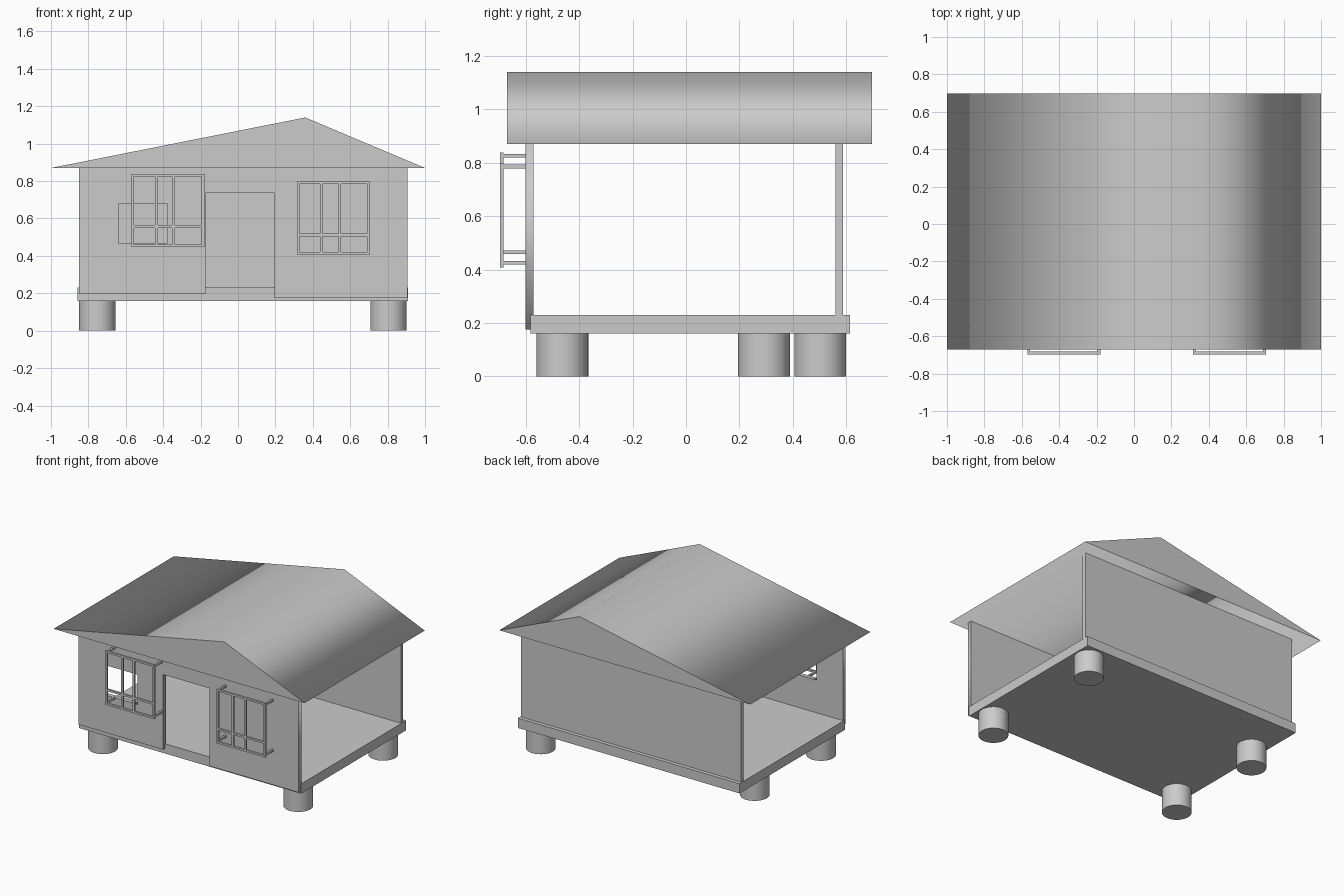
import bpy
from math import radians

if "Cube" in bpy.data.objects:
    bpy.data.objects.remove(bpy.data.objects["Cube"])


def box(name, x, y, z):
    """Box given by its (min, max) range on each axis."""
    bpy.ops.mesh.primitive_cube_add(
        size=1, location=[(a + b) / 2 for a, b in (x, y, z)])
    o = bpy.context.object
    o.name = name
    o.scale = [b - a for a, b in (x, y, z)]
    bpy.ops.object.transform_apply(location=False, rotation=False, scale=True)
    return o


def extruded(name, outlines, y0, y1):
    """Front (x, z) outlines, later ones being holes, extruded from y0 to y1."""
    c = bpy.data.curves.new(name, 'CURVE')
    c.dimensions = '2D'
    c.fill_mode = 'BOTH'
    c.extrude = (y1 - y0) / 2
    for pts in outlines:
        s = c.splines.new('POLY')
        s.points.add(len(pts) - 1)
        for p, (x, z) in zip(s.points, pts):
            p.co = (x, z, 0, 1)
        s.use_cyclic_u = True
    o = bpy.data.objects.new(name, c)
    bpy.context.collection.objects.link(o)
    o.location.y = (y0 + y1) / 2
    o.rotation_euler.x = radians(90)
    bpy.ops.object.select_all(action='DESELECT')
    o.select_set(True)
    bpy.context.view_layer.objects.active = o
    bpy.ops.object.convert(target='MESH')
    return bpy.context.object


# Roof: off-centre solid gable
extruded("roof", [[(-1, .87), (1, .87), (.36, 1.14)]], -.67, .697)

# Front wall with doorway and one window opening
extruded("front_wall", [
    [(-.85, .195), (-.175, .195), (-.175, .735), (.195, .735),
     (.195, .175), (.905, .175), (.905, .87), (-.85, .87)],
    [(-.64, .465), (-.38, .465), (-.38, .68), (-.64, .68)]], -.602, -.571)

# Back wall and floor
box("back_wall", (-.85, .905), (.56, .588), (.22, .87))
box("floor", (-.857, .91), (-.583, .615), (.16, .23))

# Stilts
for name, x, y in (("front_left_post", -.752, -.463), ("front_right_post", .805, -.463),
                   ("back_left_post", -.752, .292), ("back_right_post", .805, .503)):
    bpy.ops.mesh.primitive_cylinder_add(vertices=48, radius=.097, depth=.16,
                                        location=(x, y, .08))
    bpy.context.object.name = name
    bpy.ops.object.shade_smooth_by_angle()


# Window grilles: frame, two inner uprights, a low rail and corner brackets
def grille(side, x0, z0, inner, rail):
    x1, z1, t = x0 + .39, z0 + .39, .014
    yf = (-.697, -.683)
    for i, x in enumerate((x0, inner[0], inner[1], x1 - t)):
        box(f"{side}_grille_upright_{i}", (x, x + t), yf, (z0, z1))
    for i, z in enumerate((z0, rail, z1 - t)):
        box(f"{side}_grille_rail_{i}", (x0, x1), yf, (z, z + t))
    for x in (x0, x1 - t):
        for z in (z0 + .01, z1 - t - .005):
            box(f"{side}_grille_bracket", (x, x + t), (-.69, -.6), (z, z + t))


grille("left", -.57, .448, (-.443, -.352), .55)
grille("right", .315, .408, (.438, .536), .505)
